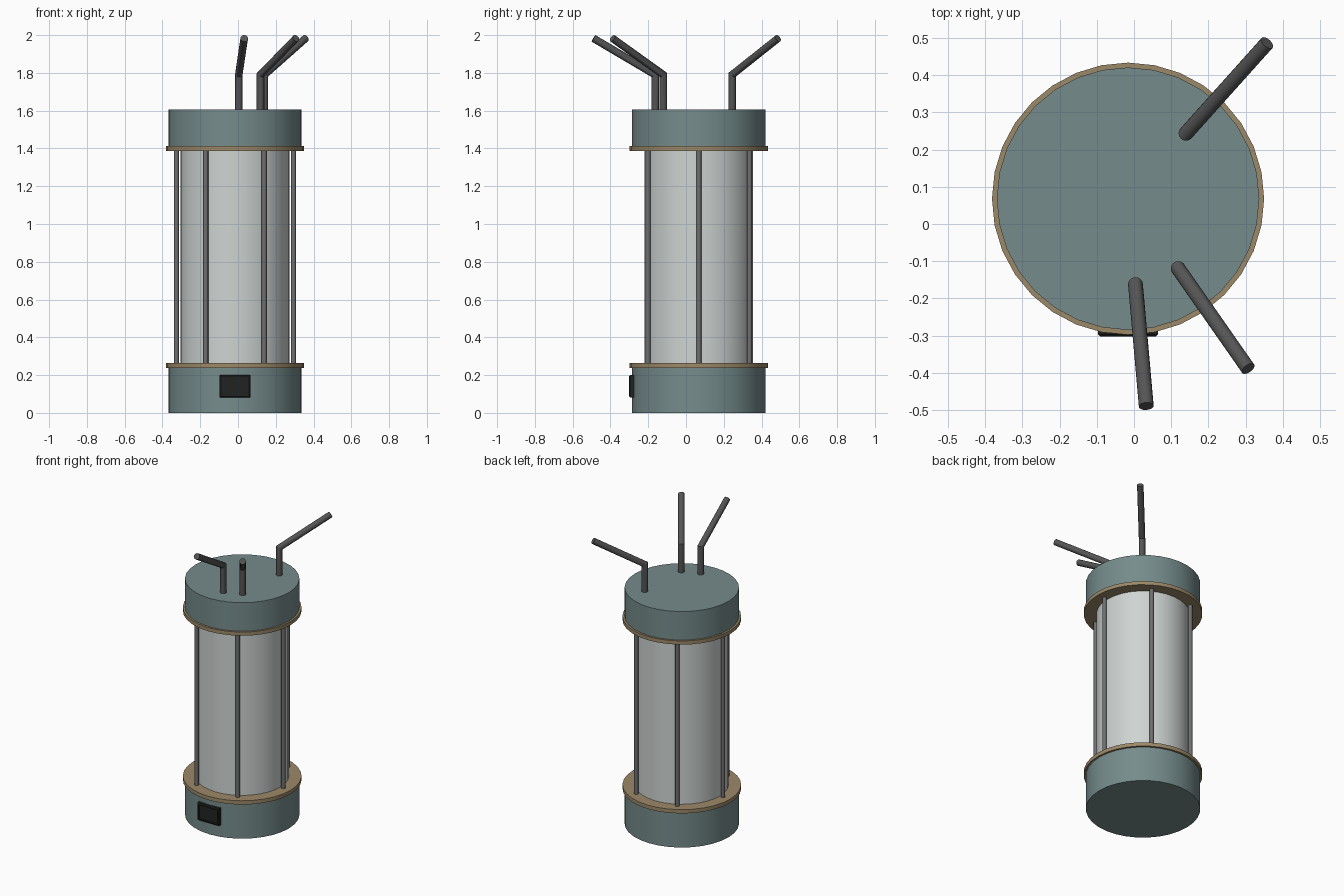
import bpy, bmesh
from math import cos, sin, pi, radians
from mathutils import Vector

if "Cube" in bpy.data.objects:
    bpy.data.objects.remove(bpy.data.objects["Cube"])

CX, CY = -0.016, 0.068   # axis of the tank


def material(name, rgb):
    m = bpy.data.materials.new(name)
    m.diffuse_color = (*rgb, 1)
    m.use_nodes = True
    m.node_tree.nodes["Principled BSDF"].inputs["Base Color"].default_value = m.diffuse_color
    return m


TEAL = material("teal_paint", (0.18, 0.26, 0.26))
BRASS = material("brass", (0.33, 0.25, 0.14))
GLASS = material("pale_glass", (0.62, 0.66, 0.65))
STEEL = material("steel", (0.16, 0.16, 0.16))
DARK = material("dark_pipe", (0.09, 0.09, 0.09))
BLACK = material("black_frame", (0.015, 0.017, 0.017))
GREEN = material("green_screen", (0.06, 0.12, 0.08))


def finish(ob, name, mat):
    ob.name = name
    ob.data.materials.append(mat)
    return ob


def cylinder(name, r, z0, z1, mat, x=CX, y=CY, sides=32):
    bpy.ops.mesh.primitive_cylinder_add(vertices=sides, radius=r, depth=z1 - z0,
                                        location=(x, y, (z0 + z1) / 2))
    bpy.ops.object.shade_smooth_by_angle(angle=radians(35))
    return finish(bpy.context.object, name, mat)


def bent_pipe(name, pts, r, mat, sides=16):
    # Sweep a circle along a path, mitred at the elbow
    a, b, c = (Vector(p) for p in pts)
    d1, d2 = (b - a).normalized(), (c - b).normalized()
    bm = bmesh.new()
    rings = [[], [], []]
    for i in range(sides):
        t = 2 * pi * i / sides
        off = Vector((r * cos(t), r * sin(t), 0))
        for ring, origin, normal, along in ((0, a, d1, d1), (1, b, d1 + d2, d1), (2, c, d2, d2)):
            start = off if ring < 2 else rings[1][i].co - b
            p = start - along * (start.dot(normal) / along.dot(normal))
            rings[ring].append(bm.verts.new(origin + p))
    for lo, hi in zip(rings, rings[1:]):
        for i in range(sides):
            j = (i + 1) % sides
            bm.faces.new((lo[i], lo[j], hi[j], hi[i]))
    bm.faces.new(rings[0][::-1])
    bm.faces.new(rings[2])
    me = bpy.data.meshes.new(name)
    bm.to_mesh(me)
    bm.free()
    ob = bpy.data.objects.new(name, me)
    bpy.context.collection.objects.link(ob)
    bpy.context.view_layer.objects.active = ob
    bpy.ops.object.select_all(action='DESELECT')
    ob.select_set(True)
    bpy.ops.object.shade_smooth_by_angle(angle=radians(28))
    return finish(ob, name, mat)


# Tank body
cylinder("base", 0.353, 0, 0.24, TEAL)
cylinder("lower_ring", 0.366, 0.238, 0.264, BRASS)
cylinder("glass_tube", 0.288, 0.26, 1.39, GLASS)
cylinder("upper_ring", 0.366, 1.387, 1.412, BRASS)
cylinder("top_cap", 0.353, 1.41, 1.606, TEAL)

# Support rods around the glass
for i in range(6):
    a = i * pi / 3
    cylinder(f"support_rod_{i + 1}", 0.0135, 0.26, 1.39, STEEL,
             CX + 0.31 * cos(a), CY + 0.31 * sin(a), sides=12)

# Bent pipes on the cap
for i, (bx, by, tx, ty) in enumerate([(0.14, 0.244, 0.358, 0.487),
                                      (0.119, -0.12, 0.307, -0.389),
                                      (0.004, -0.163, 0.033, -0.49)]):
    bent_pipe(f"pipe_{i + 1}", [(bx, by, 1.59), (bx, by, 1.79), (tx, ty, 1.983)], 0.02, DARK)

# Display: bevelled frame with a recessed front, plus the screen
bpy.ops.mesh.primitive_cube_add(size=1, location=(CX, -0.279, 0.141))
frame = finish(bpy.context.object, "display_frame", BLACK)
frame.scale = (0.162, 0.046, 0.118)
bpy.ops.object.transform_apply(location=False, rotation=False, scale=True)
bm = bmesh.new()
bm.from_mesh(frame.data)
bm.normal_update()
front = min(bm.faces, key=lambda f: f.normal.y)
bmesh.ops.bevel(bm, geom=list(front.edges), offset=0.006, segments=1, affect='EDGES')
bm.normal_update()
front = min(bm.faces, key=lambda f: f.calc_center_median().y)
bmesh.ops.inset_region(bm, faces=[front], thickness=0.009)
bmesh.ops.inset_region(bm, faces=[front], thickness=0.001, depth=-0.007)
bm.to_mesh(frame.data)
bm.free()

bpy.ops.mesh.primitive_cube_add(size=1, location=(CX, -0.292, 0.141))
screen = finish(bpy.context.object, "display_screen", GREEN)
screen.scale = (0.132, 0.006, 0.086)
